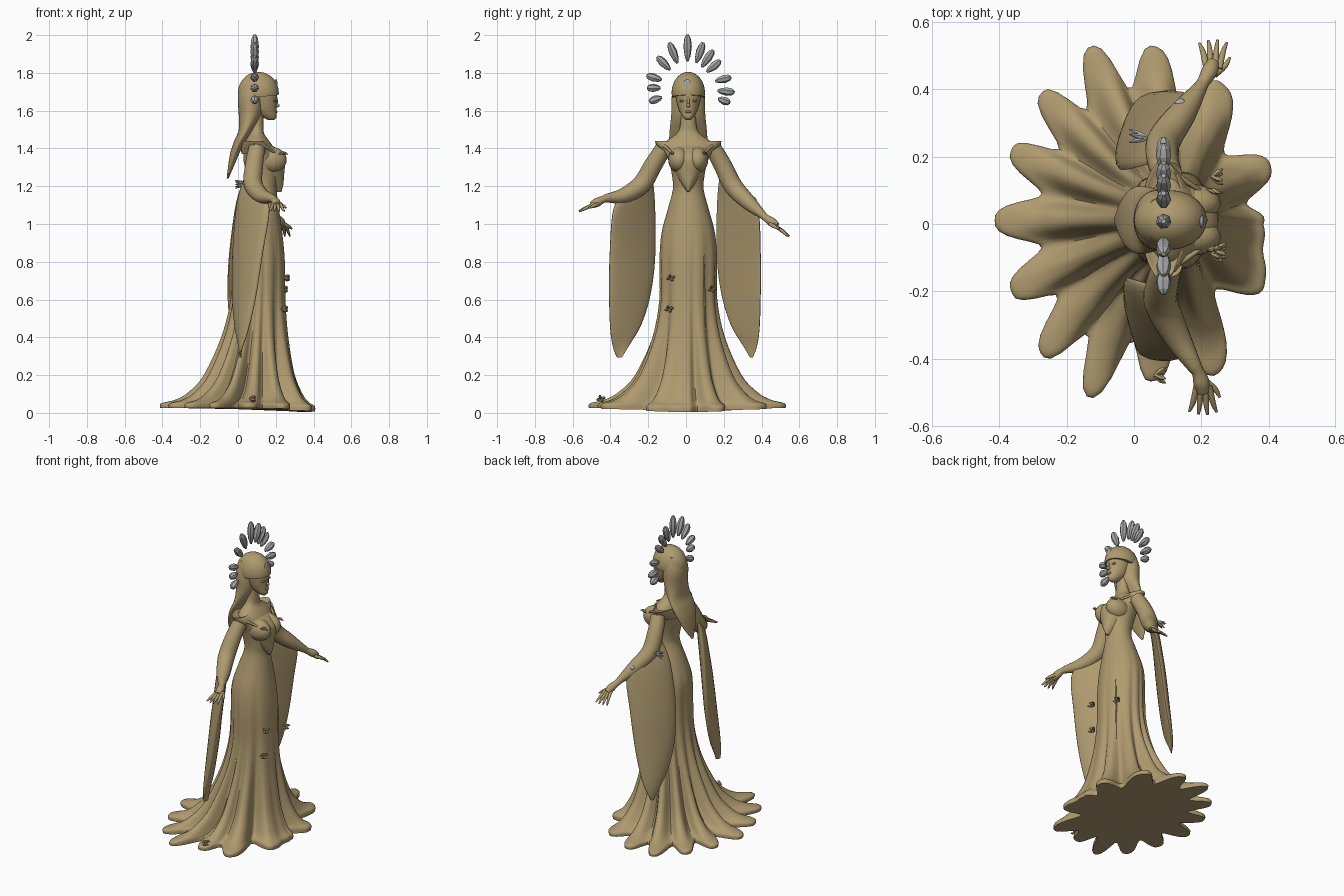
import bpy, bmesh, math
from mathutils import Vector

cube = bpy.data.objects.get("Cube")
if cube:
    bpy.data.objects.remove(cube, do_unlink=True)

CY = 0.012  # the body sits slightly off the centre line


def material(name, rgb):
    m = bpy.data.materials.new(name)
    m.use_nodes = True
    m.diffuse_color = (*rgb, 1)
    m.node_tree.nodes["Principled BSDF"].inputs["Base Color"].default_value = (*rgb, 1)
    return m


TAN = material("tan", (0.43, 0.325, 0.16))
GREY = material("stone grey", (0.39, 0.39, 0.4))


def finish(name, bm, mat=TAN, angle=50):
    bmesh.ops.recalc_face_normals(bm, faces=bm.faces)
    me = bpy.data.meshes.new(name)
    bm.to_mesh(me)
    bm.free()
    me.materials.append(mat)
    ob = bpy.data.objects.new(name, me)
    bpy.context.collection.objects.link(ob)
    bpy.ops.object.select_all(action="DESELECT")
    ob.select_set(True)
    bpy.context.view_layer.objects.active = ob
    bpy.ops.object.shade_smooth_by_angle(angle=math.radians(angle))
    return ob


def loft(name, rings, mat=TAN, angle=50):
    bm = bmesh.new()
    loops = [[bm.verts.new(p) for p in ring] for ring in rings]
    n = len(loops[0])
    for a, b in zip(loops, loops[1:]):
        for i in range(n):
            j = (i + 1) % n
            bm.faces.new((a[i], a[j], b[j], b[i]))
    bm.faces.new(loops[0])
    bm.faces.new(loops[-1])
    return finish(name, bm, mat, angle)


def smooth_rows(rows, steps):
    """Catmull-Rom interpolation of equal-length rows."""
    out = []
    for i in range(len(rows) - 1):
        a, b, c, d = (rows[max(0, min(len(rows) - 1, i + k))] for k in (-1, 0, 1, 2))
        for s in range(steps):
            t = s / steps
            out.append([q + t * ((r - p) / 2 + t * (p - 2.5 * q + 2 * r - s2 / 2
                        + t * (1.5 * (q - r) + (s2 - p) / 2)))
                        for p, q, r, s2 in zip(a, b, c, d)])
    out.append(list(rows[-1]))
    return out


def oval(z, xb, xf, hy, n=40):
    cx, hx = (xb + xf) / 2, (xf - xb) / 2
    return [(cx + hx * math.cos(a), CY + hy * math.sin(a), z)
            for a in (math.tau * i / n for i in range(n))]


def tube(name, rows, n=14, steps=4, mat=TAN, angle=50):
    """Round tube through rows of x, y, z, radius."""
    rows = smooth_rows(rows, steps)
    pts = [Vector(r[:3]) for r in rows]
    rings = []
    for i, p in enumerate(pts):
        d = (pts[min(i + 1, len(pts) - 1)] - pts[max(i - 1, 0)]).normalized()
        u = d.cross(Vector((1, 0.1, 0.05))).normalized()
        v = d.cross(u)
        rings.append([p + max(rows[i][3], 0.001) * (u * math.cos(a) + v * math.sin(a))
                      for a in (math.tau * k / n for k in range(n))])
    return loft(name, rings, mat, angle)


def ball(name, loc, size, mat=TAN, seg=24):
    bm = bmesh.new()
    bmesh.ops.create_uvsphere(bm, u_segments=seg, v_segments=seg // 2, radius=1)
    for v in bm.verts:
        v.co = Vector([l + c * s for l, c, s in zip(loc, v.co, size)])
    return finish(name, bm, mat)


# Gown: hem lobes as (angle, reach, depth of the valley that follows)
LOBES = [(-153, .465, .27), (-129, .515, .28), (-109, .56, .3), (-89, .475, .22),
         (-67, .5, .36), (-28, .385, .04), (-2, .335, .2), (23, .39, .3), (62, .46, .27),
         (89, .52, .26), (109, .55, .27), (131, .5, .28), (153, .465, .28), (180, .465, .28)]


def hem(deg):
    """Hem radius and fold factor at an angle."""
    for (a, ra, d), (b, rb, _) in zip(LOBES, LOBES[1:] + [(207, .465, 0)]):
        if a <= deg <= b:
            u = (deg - a) / (b - a)
            f = 1 - d * math.sin(math.pi * u) ** 3
            return (ra + (rb - ra) * u) * f, f
    return .465, 1


GOWN = [  # z, back x, front x, half width, hem share, fold share
    (.025, -.05, .26, .16, .99, 1), (.05, -.05, .26, .16, .98, 1), (.07, -.05, .26, .16, .77, 1),
    (.11, -.05, .255, .155, .58, .9), (.2, -.05, .25, .15, .36, .8), (.4, -.045, .25, .15, .12, .6),
    (.6, -.035, .25, .15, .01, .4), (.8, -.025, .248, .153, 0, .25), (.95, -.02, .235, .142, 0, .1),
    (1.08, .02, .217, .108, 0, 0), (1.18, .055, .205, .082, 0, 0), (1.25, .05, .215, .085, 0, 0),
    (1.33, .03, .22, .102, 0, 0), (1.4, .03, .19, .13, 0, 0), (1.44, .04, .165, .115, 0, 0),
    (1.48, .06, .138, .06, 0, 0), (1.53, .07, .135, .042, 0, 0), (1.62, .07, .135, .042, 0, 0)]
rings = []
for z, xb, xf, hy, w, fold in smooth_rows(GOWN, 4):
    ring = []
    for i in range(180):
        deg = -152 + 2 * i
        a = math.radians(deg)
        r, f = hem(deg)
        k = 1 - max(fold, 0) * (1 - f) * .5
        c = math.cos(a)
        x = (xb + xf) / 2 + (xf - xb) / 2 * c * k
        y = CY + hy * math.sin(a) * k
        hx, hy2 = .05 + r * c, .01 + r * math.sin(a)
        drop = .025 * max(c, 0) ** 2 * max(0, 1 - z / .15)
        ring.append((x + (hx - x) * w, y + (hy2 - y) * w, z - drop))
    rings.append(ring)
loft("gown_and_torso", rings)

# Front seam, pointed bodice, bust and neckline
tube("front_seam", [(.195, .085, 1.0, .003), (.222, .095, .8, .004), (.22, .1, .5, .005),
                    (.245, .11, .25, .006), (.3, .115, .1, .006)], n=8)
loft("pointed_bodice", [oval(*r) for r in smooth_rows(
    [(1.17, .17, .23, .005), (1.21, .13, .24, .035), (1.27, .1, .245, .068), (1.34, .08, .25, .095),
     (1.38, .07, .228, .102), (1.42, .07, .175, .1)], 4)])
for side, s in (("left", 1), ("right", -1)):
    ball(side + "_bust", (.175, CY + s * .05, 1.34), (.083, .056, .068))
    tube(side + "_neckline", [(.08, CY + s * .165, 1.425, .01), (.14, CY + s * .125, 1.412, .009),
                              (.2, CY + s * .085, 1.375, .006)], n=8)
    tube(side + "_bust_leaf", [(.215, CY + s * .09, 1.37, .002), (.24, CY + s * .085, 1.376, .009),
                               (.265, CY + s * .08, 1.37, .001)], n=6)

# Off-shoulder collar
loft("collar", [oval(*r) for r in smooth_rows(
    [(1.37, .018, .19, .13), (1.41, .016, .175, .16), (1.44, .022, .15, .176),
     (1.432, .035, .145, .15), (1.425, .05, .14, .1)], 3)])

# Head: face, hood and falling hair
loft("face", [oval(*r) for r in smooth_rows(
    [(1.55, .16, .19, .012), (1.565, .13, .204, .028), (1.6, .08, .203, .048),
     (1.64, .06, .205, .06), (1.69, .04, .207, .068), (1.74, .04, .19, .06)], 4)])
ball("nose", (.206, CY, 1.628), (.014, .009, .011))
ball("nose_bridge", (.202, CY, 1.65), (.009, .007, .03))
ball("lips", (.203, CY, 1.594), (.007, .017, .006))
for side, s in (("left", 1), ("right", -1)):
    ball(side + "_eye", (.193, CY + s * .03, 1.652), (.009, .017, .006))
bm = bmesh.new()
bmesh.ops.create_uvsphere(bm, u_segments=40, v_segments=24, radius=1)
for v in bm.verts:
    v.co = Vector((.108 + .108 * v.co.x, CY + .088 * v.co.y, 1.695 + .11 * v.co.z))
cut = bmesh.ops.bisect_plane(bm, geom=bm.verts[:] + bm.edges[:] + bm.faces[:],
                             plane_co=(.108, 0, 1.672), plane_no=(.1, 0, -1), clear_outer=True)
bmesh.ops.holes_fill(bm, edges=[e for e in bm.edges if e.is_boundary], sides=0)
finish("hood", bm)
loft("long_hair", [oval(*r) for r in smooth_rows(
    [(1.76, .03, .12, .065), (1.68, .0, .135, .087), (1.58, .004, .125, .09), (1.5, .004, .08, .098),
     (1.44, -.02, .04, .1), (1.38, -.04, .01, .085), (1.31, -.052, -.02, .055),
     (1.24, -.06, -.05, .008)], 4)])
ball("forehead_jewel", (.201, CY - .005, 1.74), (.008, .019, .027), GREY)

# Crown of floating stone shards: (angle, distance, half length)
SHARDS = [(-19, .205, .034), (-5, .205, .046), (14, .195, .044), (40, .18, .048), (56, .188, .055),
          (71, .198, .058), (90, .212, .071), (112, .2, .06), (134, .182, .05),
          (163, .185, .042), (180, .178, .036), (200, .18, .036)]
for i, (deg, dist, half) in enumerate(SHARDS):
    a = math.radians(deg)
    rows = []
    for t, r in ((-1, .006), (-.6, .016), (.1, .023), (.7, .018), (1, .007)):
        q = dist + t * half
        rows.append((.088, CY - .004 + q * math.cos(a), 1.72 + q * math.sin(a), r))
    tube(f"crown_shard_{i + 1}", rows, n=7, steps=1, mat=GREY, angle=20)

# Arms and hands
ARMS = {
    "right": [(.1, -.12, 1.4, .044), (.085, -.175, 1.31, .048), (.08, -.235, 1.21, .05),
              (.125, -.33, 1.15, .041), (.175, -.415, 1.137, .024), (.19, -.44, 1.13, .019),
              (.2, -.47, 1.115, .024), (.205, -.5, 1.1, .018)],
    "left": [(.1, .145, 1.4, .044), (.085, .195, 1.31, .048), (.09, .25, 1.2, .05),
             (.145, .33, 1.115, .041), (.19, .395, 1.057, .024), (.205, .42, 1.035, .019),
             (.225, .455, 1.01, .024), (.235, .48, .99, .018)]}
for side, rows in ARMS.items():
    tube(side + "_arm", rows, n=18)
    s = 1 if side == "left" else -1
    x, y, z, _ = rows[-1]
    dz = -.055 if s > 0 else -.032
    for k in range(4):
        dx = (k - 1.5) * .015
        reach = .07 - .008 * abs(k - 1.6)
        tube(f"{side}_finger_{k + 1}",
             [(x + dx * .8, y - s * .02, z + .008, .01), (x + dx * 1.3, y + s * reach * .5, z + dz * .5, .0085),
              (x + dx * 1.8, y + s * reach, z + dz, .004)], n=8)
    tube(side + "_thumb", [(x + .005, y - s * .035, z + .01, .011), (x + .035, y - s * .01, z - .005, .009),
                           (x + .05, y + s * .015, z - .015, .004)], n=8)

# Hanging sleeves: inner edge, outer edge, thickness; fuller towards the back
SLEEVE = [(.05, .18, 1.27, .12, .32, 1.18, .02), (-.005, .165, 1.12, .165, .38, 1.08, .035),
          (-.04, .162, .85, .13, .393, .85, .042), (-.048, .185, .64, .09, .393, .6, .04),
          (-.035, .235, .47, .05, .387, .43, .03), (-.015, .305, .35, .02, .372, .34, .014),
          (-.005, .338, .295, .008, .352, .292, .004)]
for side, s in (("left", 1), ("right", -1)):
    rings = []
    for x0, y0, z0, x1, y1, z1, t in smooth_rows(SLEEVE, 5):
        grow = 0 if s > 0 else min(1, max(0, 1.2 - z0) * 2)
        front = .25 if s > 0 else .6
        a, b = Vector((x0 + .025 * grow, s * y0, z0)), Vector((x1, s * (y1 + .012 * grow), z1))
        out = Vector((y0 - y1, s * (x1 - x0), 0)).normalized()
        ring = []
        for k in range(28):
            g = math.tau * k / 28
            bulge = math.sin(g)
            ring.append(a.lerp(b, .5 - .5 * math.cos(g)) + out * t * (bulge if bulge > 0 else front * bulge))
        rings.append(ring)
    loft(side + "_sleeve", rings, angle=70)

# Small blossoms on the gown, brooch and bead on the left arm
BLOSSOMS = [(.25, -.08, .715), (.24, .14, .655), (.24, -.09, .55), (.07, -.45, .075)]
for i, (x, y, z) in enumerate(BLOSSOMS):
    for k in range(4):
        a = math.tau * k / 4 + .4
        c, d = math.cos(a) * .026, math.sin(a) * .012
        tube(f"blossom_{i + 1}_petal_{k + 1}",
             [(x - .01, y, z, .004), (x + .01, y + c * .6, z + d, .009), (x + .025, y + c, z + d, .001)], n=6, steps=2)
for k in range(5):
    a = math.tau * k / 5
    c, d = math.cos(a), math.sin(a)
    tube(f"arm_brooch_petal_{k + 1}",
         [(.045, .255, 1.215, .004), (.015, .258 + .01 * c, 1.212 + .01 * d, .009),
          (-.015, .26 + .022 * c, 1.21 + .022 * d, .001)], n=6, steps=2, mat=GREY)
ball("arm_bead", (.138, .355, 1.128), (.018, .018, .016), GREY)
